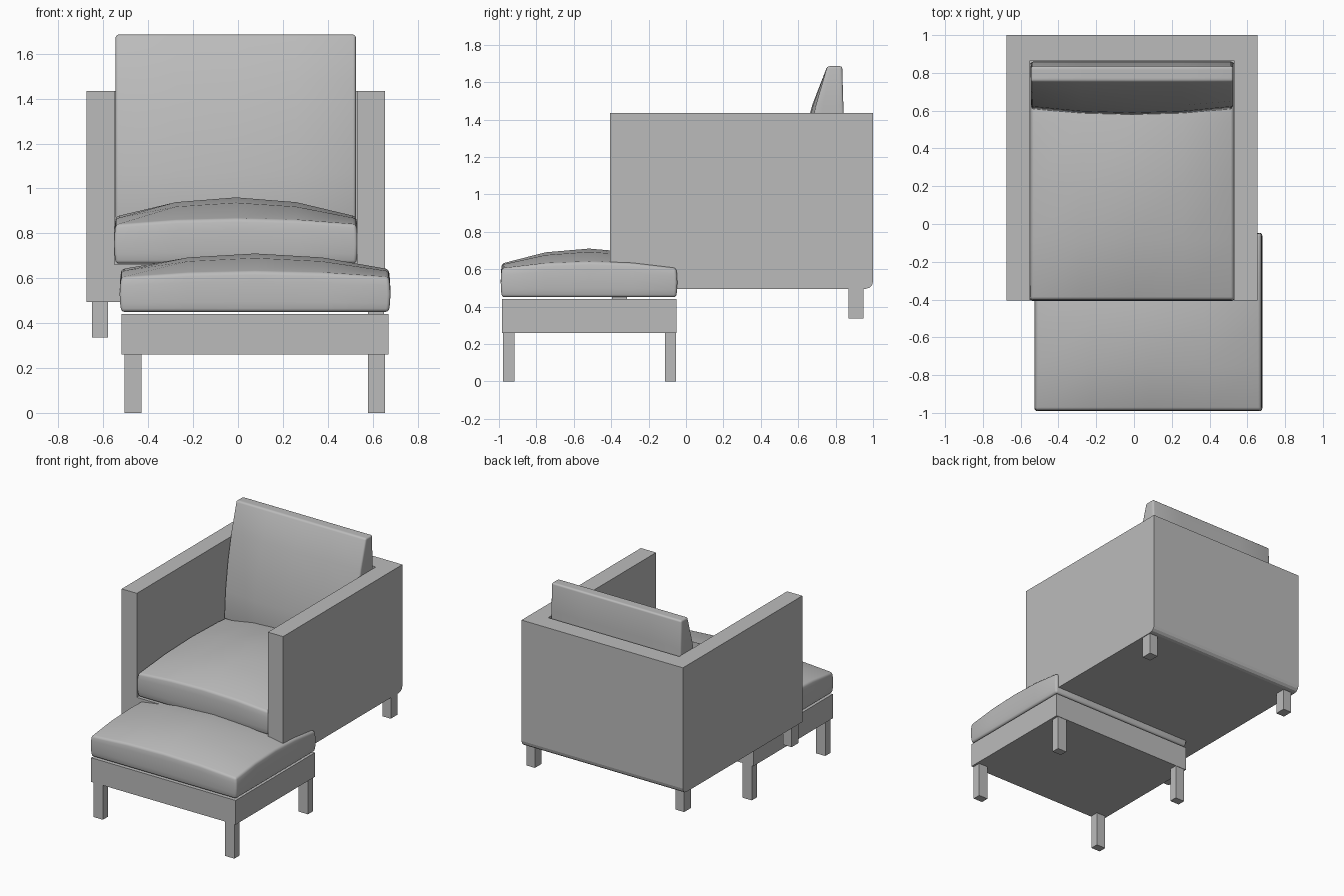
import bpy
import bmesh
from math import radians
from mathutils import Vector

if "Cube" in bpy.data.objects:
    bpy.data.objects.remove(bpy.data.objects["Cube"])

fabric = bpy.data.materials.new("grey_fabric")
fabric.use_nodes = True
grey = (0.5, 0.5, 0.5, 1)
fabric.diffuse_color = grey
fabric.node_tree.nodes["Principled BSDF"].inputs["Base Color"].default_value = grey


def block(name, shape, cuts=0, bevel=0.0):
    """A cube, optionally subdivided, whose points in -1..1 are moved by shape."""
    bm = bmesh.new()
    bmesh.ops.create_cube(bm, size=2)
    if cuts:
        bmesh.ops.subdivide_edges(bm, edges=bm.edges[:], cuts=cuts, use_grid_fill=True)
    for v in bm.verts:
        v.co = shape(*v.co)
    mesh = bpy.data.meshes.new(name)
    bm.to_mesh(mesh)
    bm.free()
    mesh.materials.append(fabric)
    obj = bpy.data.objects.new(name, mesh)
    bpy.context.collection.objects.link(obj)
    if bevel:
        mod = obj.modifiers.new("soft_rim", "BEVEL")
        mod.width, mod.segments = bevel, 3
        mod.limit_method, mod.angle_limit = "ANGLE", radians(40)
        select(obj)
        bpy.ops.object.modifier_apply(modifier=mod.name)
        bpy.ops.object.shade_smooth_by_angle(angle=radians(35))
    return obj


def select(obj):
    bpy.ops.object.select_all(action="DESELECT")
    obj.select_set(True)
    bpy.context.view_layer.objects.active = obj


def mix(a, b, t):
    return a + (b - a) * (t + 1) / 2


def box(name, xs, ys, zs):
    return block(name, lambda u, v, w: Vector((mix(*xs, u), mix(*ys, v), mix(*zs, w))))


def cushion(name, xs, ys, bottom, top, crown):
    """Box cushion with a domed top and slightly puffed sides."""
    def shape(u, v, w):
        cu, cv = 1 - u * u, 1 - v * v
        high = top + 0.025 * cu + 0.035 * cv + crown * cu * cv
        puff = 1 + 0.012 * (1 - w * w)
        return Vector((mix(*xs, u * puff), mix(*ys, v * puff), mix(bottom, high, w)))
    return block(name, shape, 3, 0.015)


def legs(name, xs, ys, width, depth, height):
    for side, x in zip(("right", "left"), xs):
        for end, y in zip(("front", "back"), ys):
            box(f"{name}_{end}_{side}_leg", (x - width / 2, x + width / 2),
                (y - depth / 2, y + depth / 2), height)


# Armchair shell: softened lower back edge, seat well cut out
shell = box("armchair_shell", (-0.675, 0.655), (-0.405, 1.0), (0.495, 1.435))
bm = bmesh.new()
bm.from_mesh(shell.data)
low_back = [e for e in bm.edges if all(v.co.y > 0.9 and v.co.z < 0.6 for v in e.verts)]
bmesh.ops.bevel(bm, geom=low_back, offset=0.04, segments=3, profile=0.5, affect="EDGES")
bm.to_mesh(shell.data)
bm.free()
well = box("seat_well_cutter", (-0.55, 0.53), (-0.7, 0.865), (0.66, 1.8))
well.hide_render = True
cut = shell.modifiers.new("seat_well", "BOOLEAN")
cut.operation, cut.solver, cut.object = "DIFFERENCE", "EXACT", well
select(shell)
bpy.ops.object.modifier_apply(modifier=cut.name)
bpy.data.objects.remove(well)

legs("armchair", (-0.615, 0.615), (-0.355, 0.91), 0.07, 0.08, (0.335, 0.5))

# Armchair cushions
cushion("seat_cushion", (-0.545, 0.527), (-0.4, 0.85), 0.665, 0.84, 0.06)


def back_shape(u, v, w):
    """Wedge that leans back, bowed forward on its front face."""
    t = (w + 1) / 2
    front = 0.61 + 0.02 * t + 0.125 * t * t - 0.035 * (1 - u * u) * (1 - t ** 3)
    return Vector((mix(-0.545, 0.525, u), mix(front, 0.86 - 0.025 * t, v),
                   mix(0.86, 1.685, w)))


block("back_cushion", back_shape, 3, 0.012)

# Footstool
box("footstool_base", (-0.52, 0.67), (-0.985, -0.05), (0.26, 0.44))
cushion("footstool_cushion", (-0.52, 0.672), (-0.985, -0.052), 0.45, 0.605, 0.045)
legs("footstool", (-0.467, 0.617), (-0.948, -0.083), 0.076, 0.06, (0, 0.262))
